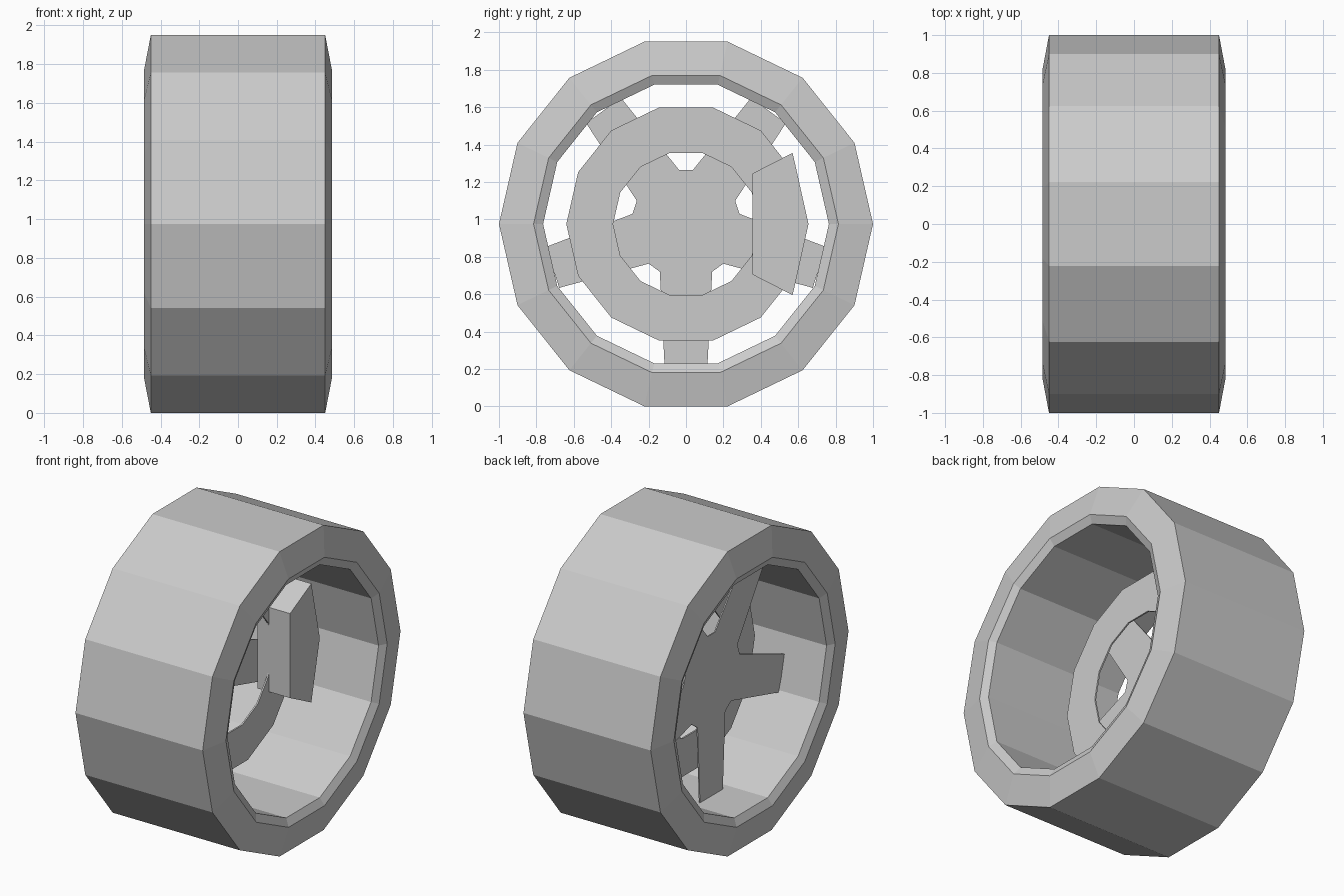
import bpy, bmesh
from math import sin, cos, pi, radians

if "Cube" in bpy.data.objects:
    bpy.data.objects.remove(bpy.data.objects["Cube"], do_unlink=True)

SIDES = 14
AXLE_Z = cos(pi / SIDES)

grey = bpy.data.materials.new("plain_grey")
grey.use_nodes = True
grey.diffuse_color = (0.6, 0.6, 0.6, 1)
grey.node_tree.nodes["Principled BSDF"].inputs["Base Color"].default_value = (0.6, 0.6, 0.6, 1)


def finish(name, bm):
    bmesh.ops.recalc_face_normals(bm, faces=bm.faces)
    mesh = bpy.data.meshes.new(name)
    bm.to_mesh(mesh)
    bm.free()
    mesh.materials.append(grey)
    obj = bpy.data.objects.new(name, mesh)
    obj.location.z = AXLE_Z
    bpy.context.collection.objects.link(obj)
    return obj


def lathe(name, profile):
    """Turn a closed (x, radius) profile about the axle."""
    bm = bmesh.new()
    rings = []
    for i in range(SIDES):
        a = 2 * pi * i / SIDES
        rings.append([bm.verts.new((x, r * cos(a), r * sin(a))) for x, r in profile])
    n = len(profile)
    for i in range(SIDES):
        p, q = rings[i], rings[(i + 1) % SIDES]
        for j in range(n):
            k = (j + 1) % n
            bm.faces.new((p[j], p[k], q[k], q[j]))
    return finish(name, bm)


def plate(name, outline, x0, x1):
    """Extrude a (y, z) outline along the axle."""
    bm = bmesh.new()
    face = bm.faces.new([bm.verts.new((x0, y, z)) for y, z in outline])
    ext = bmesh.ops.extrude_face_region(bm, geom=[face])["geom"]
    verts = [v for v in ext if isinstance(v, bmesh.types.BMVert)]
    bmesh.ops.translate(bm, vec=(x1 - x0, 0, 0), verts=verts)
    return finish(name, bm)


# Tyre and straight barrel, symmetric across the wheel
half = [(0.46, 0.764), (0.485, 0.815), (0.45, 1.0)]
lathe("tyre", half + [(-x, r) for x, r in reversed(half)])

# Flat brake disc with a central hole
lathe("brake_disc", [(-0.04, 0.39), (-0.03, 0.39), (-0.03, 0.64), (-0.04, 0.64)])

# Five tapered spokes joined into one star
star = []
for i in range(5):
    a = radians(270 + 72 * i)
    for along, side in ((0.255, -0.14), (0.75, -0.115), (0.75, 0.115), (0.255, 0.14)):
        star.append((along * cos(a) - side * sin(a), along * sin(a) + side * cos(a)))
plate("spokes", star, -0.18, -0.172)

# Caliper clamped over the rear edge of the disc
plate("brake_caliper",
      [(0.355, -0.27), (0.57, -0.38), (0.655, 0), (0.57, 0.38), (0.355, 0.27)],
      -0.11, 0.12)
